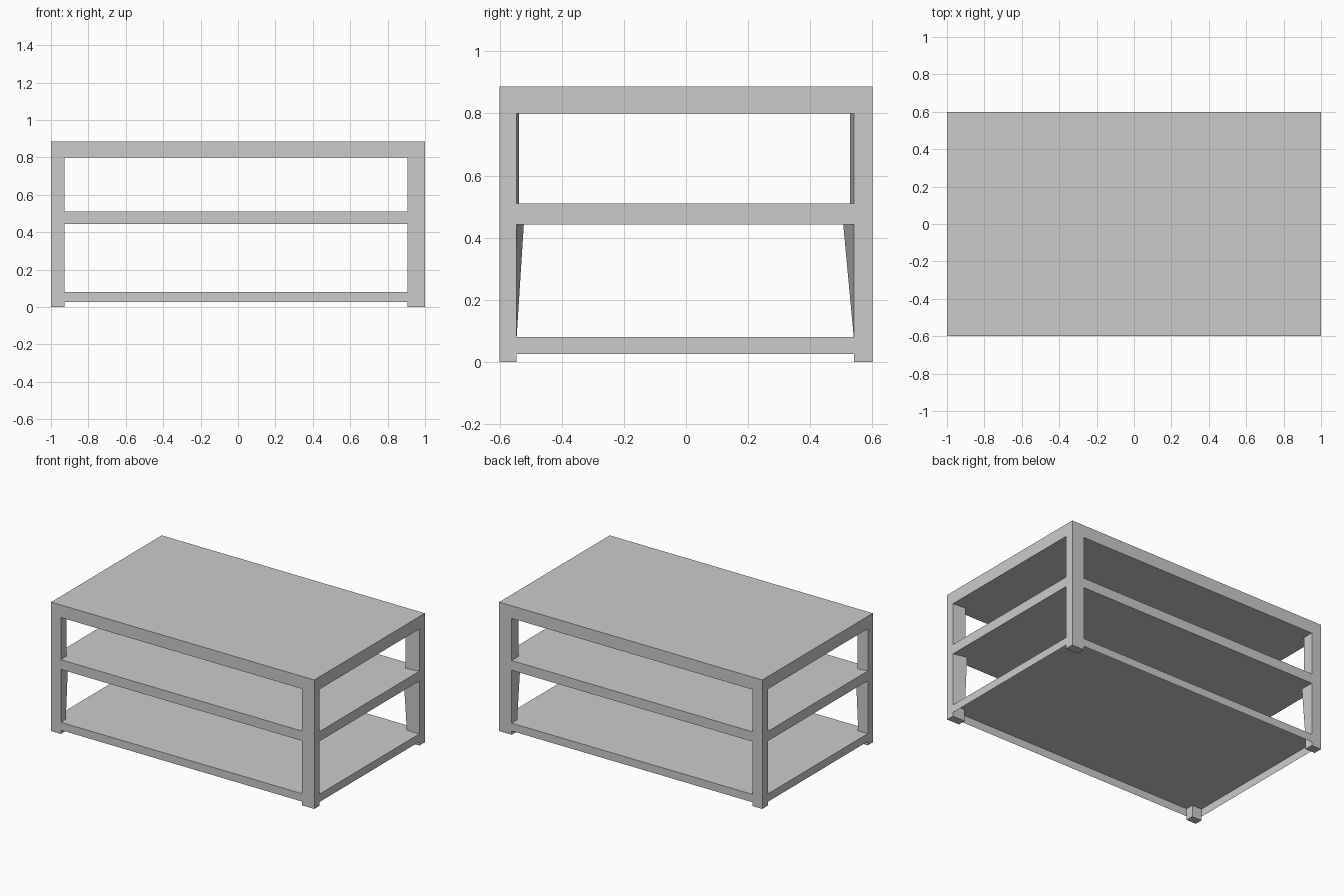
import bpy, bmesh

if "Cube" in bpy.data.objects:
    bpy.data.objects.remove(bpy.data.objects["Cube"])

HX, HY = 1.0, 0.6                     # half length and half depth
Z_BOTTOM = (0.026, 0.08)              # shelf heights
Z_MIDDLE = (0.443, 0.51)
Z_TOP = (0.80, 0.886)
LEFT_X, RIGHT_X = -0.927, 0.905       # inner edges of the legs
FRONT_Y, BACK_Y = -0.545, 0.54


def loft(bm, low, high, z0, z1, bottom=False, top=False):
    """Four-sided prism between two outlines, with optional end caps."""
    a = [bm.verts.new((x, y, z0)) for x, y in low]
    b = [bm.verts.new((x, y, z1)) for x, y in high]
    if bottom:
        bm.faces.new(a[::-1])
    if top:
        bm.faces.new(b)
    for i in range(4):
        j = (i + 1) % 4
        bm.faces.new((a[i], a[j], b[j], b[i]))


def quad(bm, *points):
    bm.faces.new([bm.verts.new(p) for p in points])


def finish(bm, name, recalc=True):
    if recalc:
        bmesh.ops.recalc_face_normals(bm, faces=bm.faces)
    mesh = bpy.data.meshes.new(name)
    bm.to_mesh(mesh)
    bm.free()
    bpy.context.collection.objects.link(bpy.data.objects.new(name, mesh))


def slab(name, z_range):
    bm = bmesh.new()
    outline = [(-HX, -HY), (HX, -HY), (HX, HY), (-HX, HY)]
    loft(bm, outline, outline, *z_range, bottom=True, top=True)
    finish(bm, name)


def leg(name, sx, sy, inner_x, outer_y, upper_y, lower_y):
    """Corner post in three lengths; its inside corner flares under the middle shelf."""
    def outline(corner_y):
        points = [(sx * HX, sy * HY), (inner_x, sy * HY),
                  (inner_x, corner_y), (sx * HX, outer_y)]
        return points if sx * sy < 0 else points[::-1]
    foot = outline(outer_y)
    bm = bmesh.new()
    loft(bm, foot, foot, 0, Z_BOTTOM[1], bottom=True)
    loft(bm, foot, outline(lower_y), Z_BOTTOM[1], Z_MIDDLE[0])
    loft(bm, outline(upper_y), outline(upper_y), Z_MIDDLE[1], Z_TOP[0])
    finish(bm, name)


# Table top and middle shelf
slab("table_top", Z_TOP)
slab("middle_shelf", Z_MIDDLE)

# Bottom shelf: a thin sheet, hollow underneath
z0, z1 = Z_BOTTOM
bm = bmesh.new()
quad(bm, (-HX, -HY, z1), (HX, -HY, z1), (HX, HY, z1), (-HX, HY, z1))
finish(bm, "bottom_shelf", recalc=False)

# Thin rails hanging from the bottom shelf between the feet
bm = bmesh.new()
for s in (-1, 1):
    x, y = (LEFT_X, RIGHT_X)[::-s], (FRONT_Y, BACK_Y)[::s]
    quad(bm, (x[1], s * HY, z0), (x[0], s * HY, z0), (x[0], s * HY, z1), (x[1], s * HY, z1))
    quad(bm, (s * HX, y[0], z0), (s * HX, y[1], z0), (s * HX, y[1], z1), (s * HX, y[0], z1))
finish(bm, "bottom_rails", recalc=False)

# Corner legs: the right pair is wider than the left pair
for side, sx, inner_x in (("left", -1, LEFT_X), ("right", 1, RIGHT_X)):
    leg("front_leg_" + side, sx, -1, inner_x, FRONT_Y, -0.537, -0.522)
    leg("back_leg_" + side, sx, 1, inner_x, BACK_Y, 0.528, 0.506)
